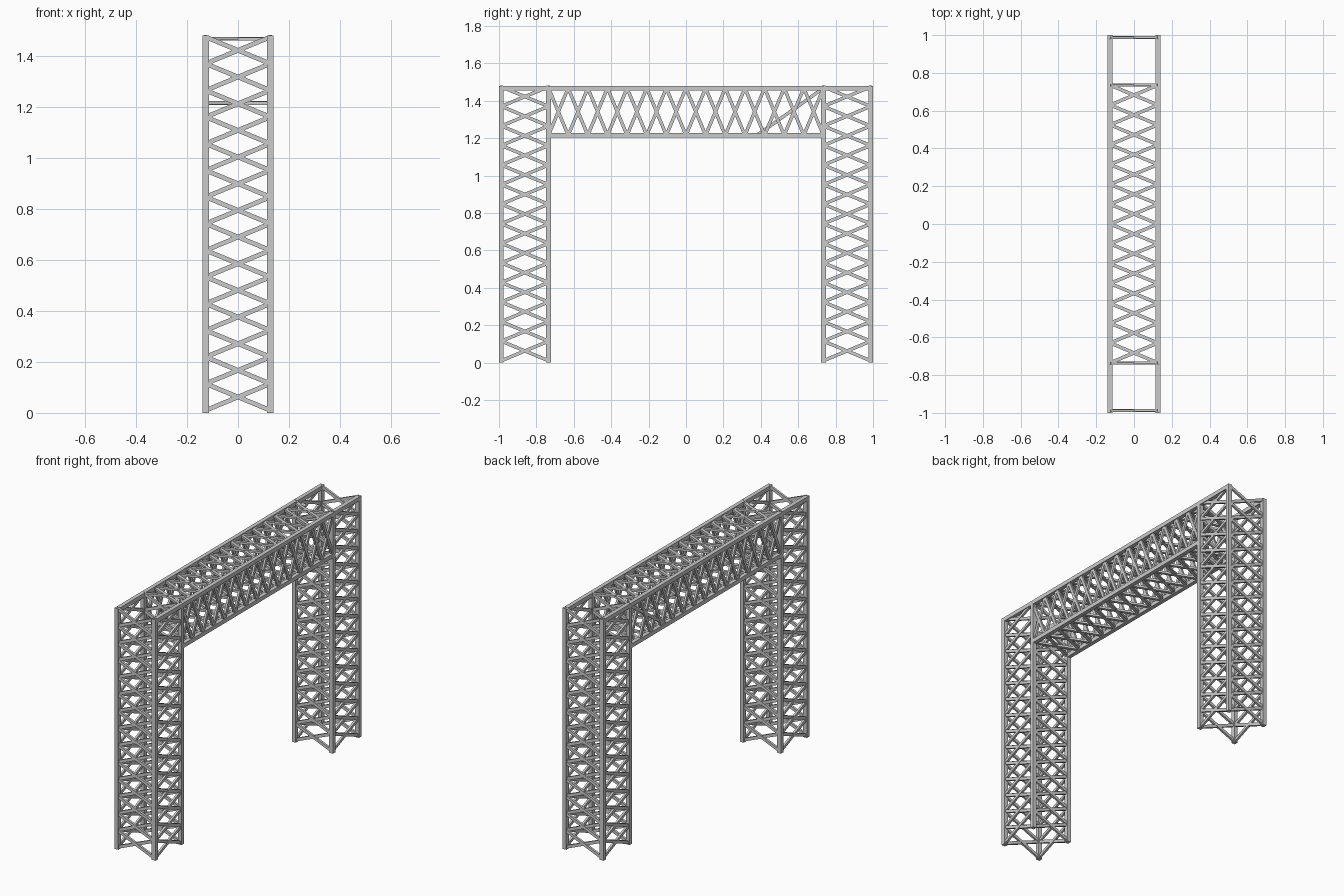
import bpy, bmesh
from mathutils import Vector, Matrix

if "Cube" in bpy.data.objects:
    bpy.data.objects.remove(bpy.data.objects["Cube"])

CHORD = 0.025            # square main tubes
BAR_W, BAR_T = 0.018, 0.013   # lattice bars: width in face, thickness
HX = 0.1265              # chord centre lines
Y_OUT, Y_IN = 0.9875, 0.735
Z_TOP, Z_LOW = 1.4675, 1.2155
BAYS = 14


def bar(bm, a, b, normal, width, thick):
    """Box from a to b, its thin side facing along normal."""
    a, b, n = Vector(a), Vector(b), Vector(normal)
    d = b - a
    length = d.length
    d.normalize()
    s = n.cross(d).normalized()
    m = Matrix((s * width, n * thick, d * length)).transposed().to_4x4()
    m.translation = (a + b) / 2
    bmesh.ops.create_cube(bm, size=1, matrix=m)


def lattice(bm, p, q, along, normal, skip=None):
    """Row of X braces between two parallel chords starting at p and q."""
    p, q, along = Vector(p), Vector(q), Vector(along)
    off = Vector(normal) * 0.001
    for i in range(BAYS):
        s, e = along * (i / BAYS), along * ((i + 1) / BAYS)
        bar(bm, p + s + off, q + e + off, normal, BAR_W, BAR_T)
        if i != skip:
            bar(bm, q + s - off, p + e - off, normal, BAR_W, BAR_T)


def finish(bm, name):
    bmesh.ops.recalc_face_normals(bm, faces=bm.faces)
    me = bpy.data.meshes.new(name)
    bm.to_mesh(me)
    bm.free()
    bpy.context.collection.objects.link(bpy.data.objects.new(name, me))


X, Y, Z = (1, 0, 0), (0, 1, 0), (0, 0, 1)

# Two towers: four posts each, braced on all four sides
for side, label in ((-1, "front"), (1, "back")):
    posts, braces = bmesh.new(), bmesh.new()
    ys = (side * Y_OUT, side * Y_IN)
    z0, rise = 0.01, (0, 0, Z_TOP - 0.003)
    for x in (-HX, HX):
        for y in ys:
            bar(posts, (x, y, 0), (x, y, Z_TOP + CHORD / 2), Y, CHORD, CHORD)
        lattice(braces, (x, ys[0], z0), (x, ys[1], z0), rise, X)
    for y in ys:
        lattice(braces, (-HX, y, z0), (HX, y, z0), rise, Y)
    finish(posts, label + "_tower_posts")
    finish(braces, label + "_tower_braces")

# Crossbeam chords: the upper pair runs over the towers
rails, braces = bmesh.new(), bmesh.new()
for x in (-HX, HX):
    bar(rails, (x, -1, Z_TOP), (x, 1, Z_TOP), Z, CHORD, CHORD)
    bar(rails, (x, -Y_IN, Z_LOW), (x, Y_IN, Z_LOW), Z, CHORD, CHORD)
finish(rails, "beam_rails")

# Crossbeam braces on sides, top and bottom
run = (0, 2 * Y_IN, 0)
for x in (-HX, HX):
    lattice(braces, (x, -Y_IN, Z_TOP), (x, -Y_IN, Z_LOW), run, X,
            skip=BAYS - 1 if x < 0 else None)
for z in (Z_LOW, Z_TOP):
    lattice(braces, (-HX, -Y_IN, z), (HX, -Y_IN, z), run, Z)
# One long odd brace at the back end of the left side
bar(braces, (-HX, 0.38, Z_LOW), (-HX, Y_IN, Z_TOP), X, BAR_W, BAR_T)
finish(braces, "beam_braces")
